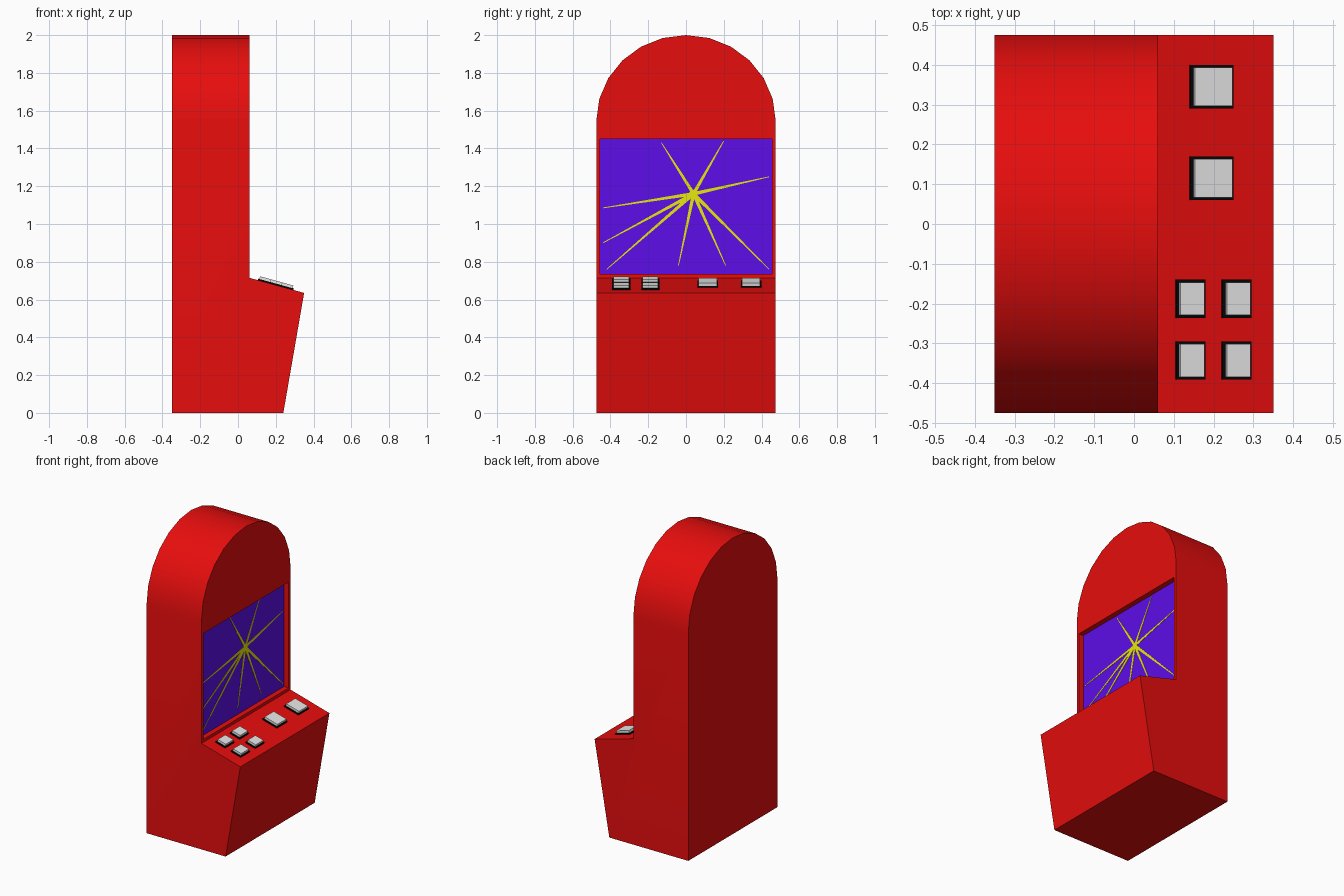
import bpy, bmesh, math
from mathutils import Matrix, Vector

if "Cube" in bpy.data.objects:
    bpy.data.objects.remove(bpy.data.objects["Cube"], do_unlink=True)


def material(name, r, g, b):
    m = bpy.data.materials.new(name)
    m.use_nodes = True
    m.diffuse_color = (r, g, b, 1)
    m.node_tree.nodes["Principled BSDF"].inputs["Base Color"].default_value = (r, g, b, 1)
    return m


RED = material("cabinet red", 0.8, 0.004, 0.004)
VIOLET = material("screen violet", 0.11, 0.004, 0.8)
YELLOW = material("burst yellow", 0.8, 0.8, 0.004)
BLACK = material("button surround black", 0.002, 0.002, 0.002)
GREY = material("button grey", 0.8, 0.8, 0.8)


def prism(name, polygons, place, lo, hi, mat):
    """Extrude flat polygons from lo to hi; place maps (u, v, depth) to a point."""
    bm = bmesh.new()
    for poly in polygons:
        a = [bm.verts.new(place(u, v, lo)) for u, v in poly]
        b = [bm.verts.new(place(u, v, hi)) for u, v in poly]
        bm.faces.new(a)
        bm.faces.new(b)
        for i in range(len(a)):
            j = (i + 1) % len(a)
            bm.faces.new((a[i], a[j], b[j], b[i]))
    bmesh.ops.recalc_face_normals(bm, faces=bm.faces[:])
    me = bpy.data.meshes.new(name)
    bm.to_mesh(me)
    bm.free()
    me.materials.append(mat)
    ob = bpy.data.objects.new(name, me)
    bpy.context.collection.objects.link(ob)
    return ob


def along_x(u, v, d):
    return (d, u, v)


def along_y(u, v, d):
    return (u, d, v)


def rect(u0, v0, u1, v1):
    return [(u0, v0), (u1, v0), (u1, v1), (u0, v1)]


def carve(target, cutter, operation):
    mod = target.modifiers.new(operation, "BOOLEAN")
    mod.operation, mod.object, mod.solver = operation, cutter, "EXACT"
    bpy.context.view_layer.objects.active = target
    bpy.ops.object.modifier_apply(modifier=mod.name)
    bpy.data.objects.remove(cutter, do_unlink=True)


# Cabinet: side profile trimmed to an arch, with a recess for the screen
BACK, FACE, HALF = -0.35, 0.06, 0.475
DECK_BACK, DECK_FRONT = Vector((FACE, 0, 0.715)), Vector((0.35, 0, 0.635))
profile = [(BACK, 0), (0.24, 0), (DECK_FRONT.x, DECK_FRONT.z),
           (DECK_BACK.x, DECK_BACK.z), (FACE, 2.1), (BACK, 2.1)]
cabinet = prism("cabinet", [profile], along_y, -0.6, 0.6, RED)

SPRING, RISE, STEPS = 1.545, 0.455, 12
arch = [(-HALF, -0.1), (HALF, -0.1)]
for i in range(STEPS + 1):
    t = math.pi * i / STEPS
    arch.append((HALF * math.cos(t), SPRING + RISE * math.sin(t)))
carve(cabinet, prism("arch_cutter", [arch], along_x, -0.6, 0.6, RED), "INTERSECT")

opening = rect(-0.455, 0.735, 0.455, 1.45)
FLOOR = FACE - 0.04
carve(cabinet, prism("recess_cutter", [opening], along_x, FLOOR, 0.2, RED), "DIFFERENCE")

bpy.ops.object.select_all(action="DESELECT")
cabinet.select_set(True)
bpy.context.view_layer.objects.active = cabinet
bpy.ops.object.shade_smooth_by_angle(angle=math.radians(30))

# Screen with a burst of tapering rays
prism("screen", [opening], along_x, FLOOR, FLOOR + 0.005, VIOLET)
centre = Vector((0.04, 1.16))
tips = [(-0.13, 1.43), (0.2, 1.44), (0.44, 1.25), (0.44, 0.76), (0.21, 0.78),
        (-0.04, 0.78), (-0.42, 0.76), (-0.44, 0.9), (-0.44, 1.085)]
rays = []
for tip in tips:
    tip = Vector(tip)
    way = (tip - centre).normalized()
    side = Vector((-way.y, way.x))
    start = centre - way * 0.02
    rays.append([start + side * 0.01, start - side * 0.01,
                 tip - side * 0.002, tip + side * 0.002])
prism("screen_burst", rays, along_x, FLOOR + 0.005, FLOOR + 0.007, YELLOW)

# Buttons lying on the sloping deck: black surround and grey cap
slope = DECK_FRONT - DECK_BACK
tilt = Matrix.Rotation(math.atan2(-slope.z, slope.x), 4, "Y")


def button(name, x, y, width, depth):
    deck_z = DECK_BACK.z + slope.z / slope.x * (x - DECK_BACK.x)
    frame = Matrix.Translation((x, y, deck_z)) @ tilt

    def on_deck(u, v, d):
        return frame @ Vector((u, v, d))

    for part, lo, hi, trim, mat in (("surround", -0.004, 0.008, 0, BLACK),
                                    ("cap", 0.008, 0.023, 0.007, GREY)):
        w, h = width / 2 - trim, depth / 2 - trim
        prism(f"{name}_{part}", [rect(-w, -h, w, h)], on_deck, lo, hi, mat)


for n, y in enumerate((0.115, 0.345)):
    button(f"large_button_{n + 1}", 0.194, y, 0.112, 0.11)
for row, y in enumerate((-0.343, -0.188)):
    for col, x in enumerate((0.141, 0.257)):
        button(f"small_button_{row * 2 + col + 1}", x, y, 0.076, 0.096)
